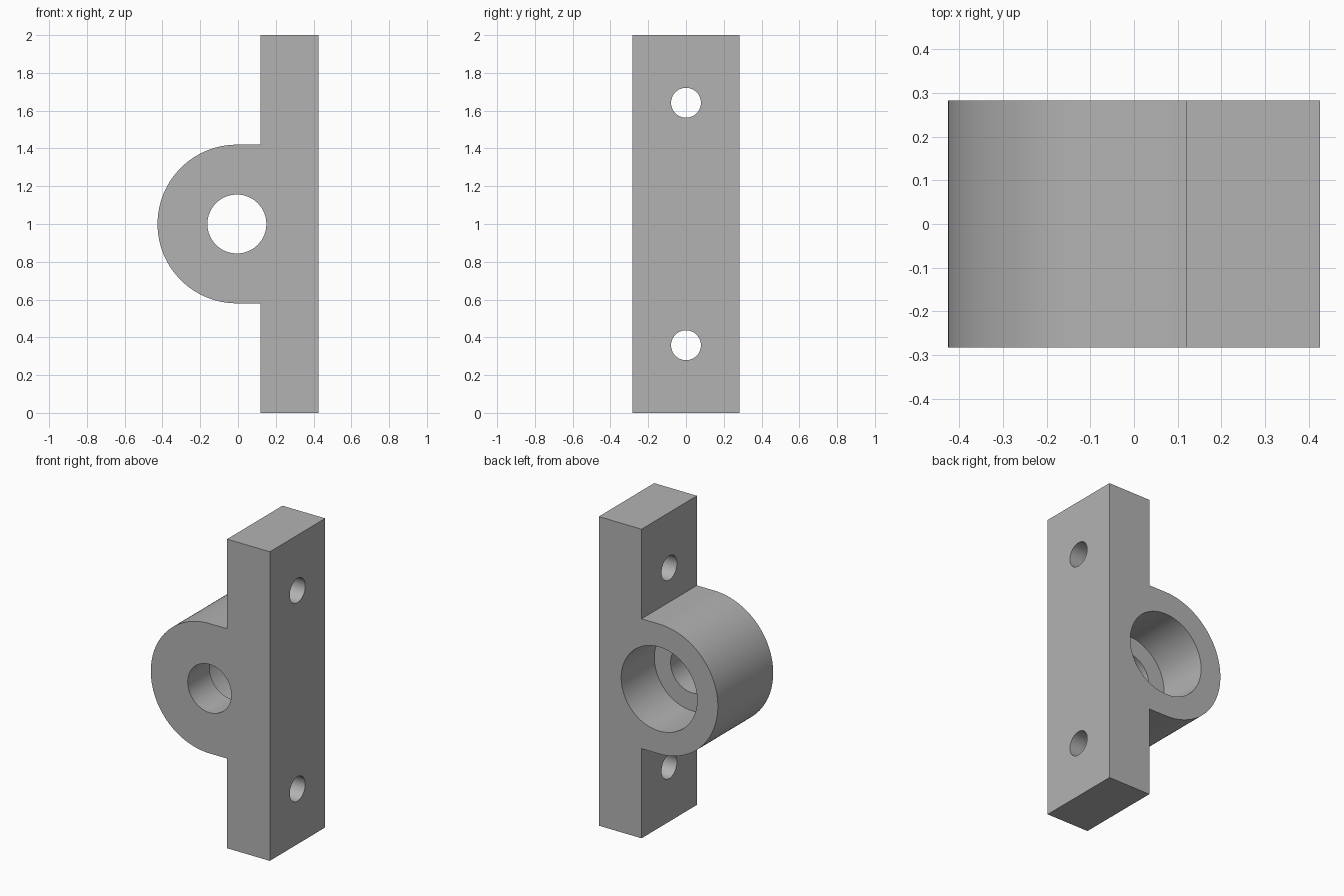
import bpy
import bmesh
import math
from mathutils import Matrix

if "Cube" in bpy.data.objects:
    bpy.data.objects.remove(bpy.data.objects["Cube"], do_unlink=True)

HALF_Y = 0.283                    # half the depth of the whole part
PLATE_X, BACK_X = 0.12, 0.426     # faces of the mounting plate
BOSS_X, BOSS_Z, BOSS_R = -0.006, 1.0, 0.42
BORE_R, RECESS_R, RECESS_DEPTH = 0.156, 0.272, 0.34
SCREW_R, SCREW_OFFSET = 0.079, 0.642

grey = bpy.data.materials.new("grey metal")
grey.use_nodes = True
colour = (0.45, 0.45, 0.45, 1)
grey.diffuse_color = colour
grey.node_tree.nodes["Principled BSDF"].inputs["Base Color"].default_value = colour


def add_object(name, bm):
    bmesh.ops.recalc_face_normals(bm, faces=bm.faces)
    mesh = bpy.data.meshes.new(name)
    bm.to_mesh(mesh)
    bm.free()
    mesh.materials.append(grey)
    obj = bpy.data.objects.new(name, mesh)
    bpy.context.collection.objects.link(obj)
    return obj


def cut_cylinder(target, name, radius, length, centre, axis):
    """Bore a round hole through target along the x or y axis."""
    turn = Matrix.Rotation(math.pi / 2, 4, "Y" if axis == "X" else "X")
    bm = bmesh.new()
    bmesh.ops.create_cone(bm, cap_ends=True, segments=96, radius1=radius,
                          radius2=radius, depth=length,
                          matrix=Matrix.Translation(centre) @ turn)
    cutter = add_object(name, bm)
    cutter.hide_render = True
    mod = target.modifiers.new(name, "BOOLEAN")
    mod.operation = "DIFFERENCE"
    mod.solver = "EXACT"
    mod.object = cutter
    bpy.context.view_layer.objects.active = target
    bpy.ops.object.modifier_apply(modifier=name)
    bpy.data.objects.remove(cutter, do_unlink=True)


# Side profile: flat plate with a round-nosed boss
arc = [math.pi / 2 + math.pi * i / 64 for i in range(65)]
profile = [(PLATE_X, 0), (BACK_X, 0), (BACK_X, 2), (PLATE_X, 2),
           (PLATE_X, BOSS_Z + BOSS_R)]
profile += [(BOSS_X + BOSS_R * math.cos(a), BOSS_Z + BOSS_R * math.sin(a)) for a in arc]
profile.append((PLATE_X, BOSS_Z - BOSS_R))

bm = bmesh.new()
face = bm.faces.new([bm.verts.new((x, -HALF_Y, z)) for x, z in profile])
extruded = bmesh.ops.extrude_face_region(bm, geom=[face], use_keep_orig=True)
bmesh.ops.translate(bm, vec=(0, 2 * HALF_Y, 0),
                    verts=[v for v in extruded["geom"] if isinstance(v, bmesh.types.BMVert)])
bracket = add_object("bearing_bracket", bm)

# Through bore, wider recess from the back, and two screw holes
cut_cylinder(bracket, "shaft_bore", BORE_R, 1, (BOSS_X, 0, BOSS_Z), "Y")
cut_cylinder(bracket, "bearing_recess", RECESS_R, 2 * RECESS_DEPTH,
             (BOSS_X, HALF_Y, BOSS_Z), "Y")
for side in (-1, 1):
    cut_cylinder(bracket, "screw_hole", SCREW_R, 0.5,
                 ((PLATE_X + BACK_X) / 2, 0, BOSS_Z + side * SCREW_OFFSET), "X")

# Smooth the round walls, keep the rims crisp
bpy.ops.object.select_all(action="DESELECT")
bracket.select_set(True)
bpy.context.view_layer.objects.active = bracket
bpy.ops.object.shade_smooth_by_angle(angle=math.radians(30))
